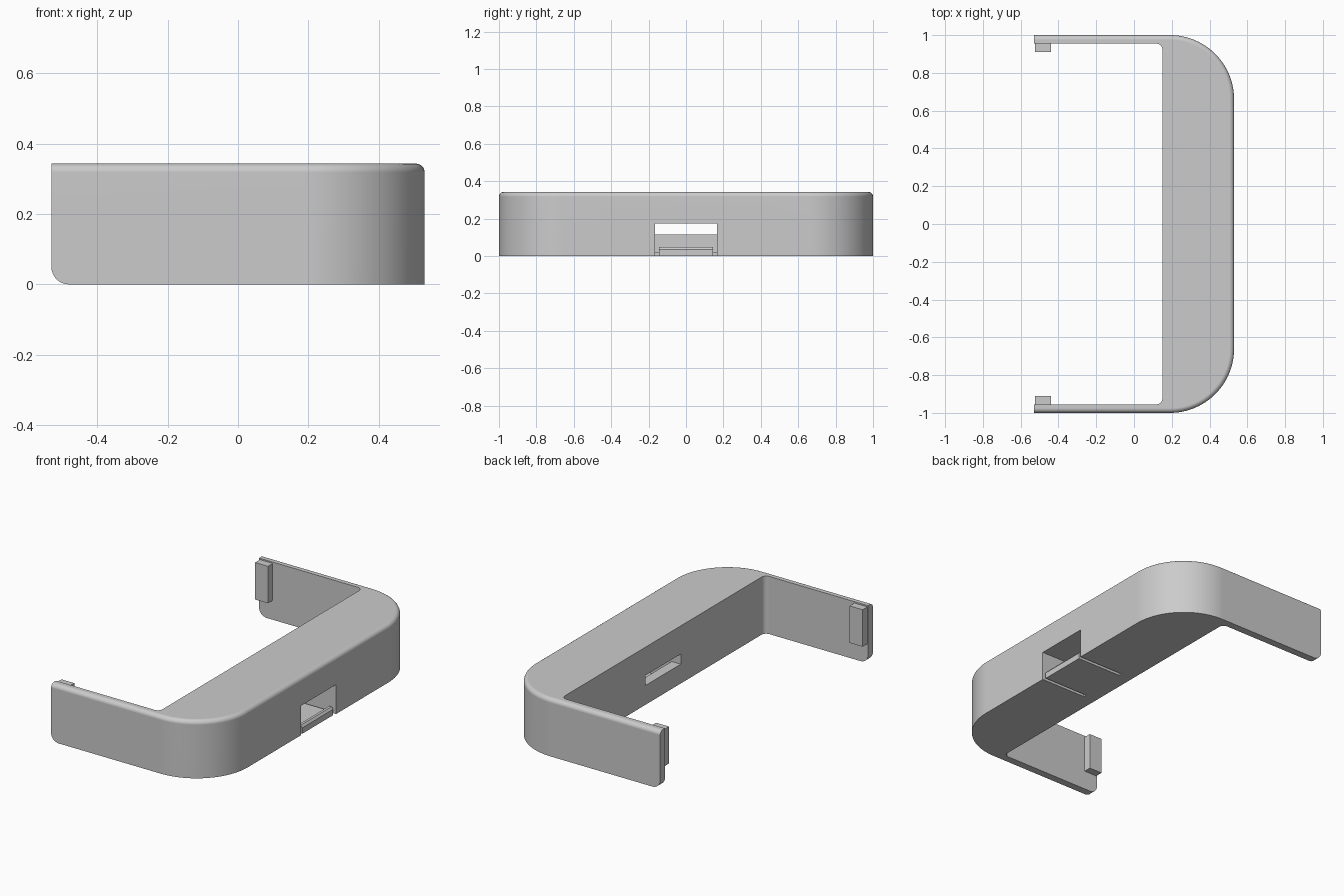
import bpy, bmesh
from math import sin, cos, radians

cube = bpy.data.objects.get("Cube")
if cube:
    bpy.data.objects.remove(cube, do_unlink=True)

HEIGHT, END, WALL = 0.343, -0.53, 0.955

grey = bpy.data.materials.new("light grey plastic")
grey.use_nodes = True
grey.diffuse_color = (0.6, 0.6, 0.6, 1)
grey.node_tree.nodes["Principled BSDF"].inputs["Base Color"].default_value = (0.6, 0.6, 0.6, 1)


def finish(bm, name):
    bmesh.ops.recalc_face_normals(bm, faces=bm.faces)
    mesh = bpy.data.meshes.new(name)
    bm.to_mesh(mesh)
    bm.free()
    mesh.materials.append(grey)
    obj = bpy.data.objects.new(name, mesh)
    bpy.context.collection.objects.link(obj)
    return obj


def prism(points, offset):
    """Extrude a closed loop of 3D points along an offset."""
    bm = bmesh.new()
    face = bm.faces.new([bm.verts.new(p) for p in points])
    ext = bmesh.ops.extrude_face_region(bm, geom=[face])["geom"]
    verts = [v for v in ext if isinstance(v, bmesh.types.BMVert)]
    bmesh.ops.translate(bm, verts=verts, vec=offset)
    return bm


def box(name, x, y, z):
    pts = [(x[0], y[0], z[0]), (x[1], y[0], z[0]), (x[1], y[1], z[0]), (x[0], y[1], z[0])]
    return finish(prism(pts, (0, 0, z[1] - z[0])), name)


def arc(cx, cy, r, start, end, steps):
    angles = [radians(start + (end - start) * i / steps) for i in range(steps + 1)]
    return [(cx + r * cos(a), cy + r * sin(a), 0) for a in angles]


# U-shaped bracket outline
outer = arc(0.19, -0.66, 0.34, -90, 0, 24) + arc(0.19, 0.66, 0.34, 0, 90, 24)
inner = arc(0.12, WALL - 0.03, 0.03, 90, 0, 6) + arc(0.12, 0.03 - WALL, 0.03, 0, -90, 6)
outline = ([(END, -1, 0)] + outer + [(END, 1, 0), (END, WALL, 0)] + inner + [(END, -WALL, 0)])
bm = prism(outline, (0, 0, HEIGHT))


# Rounded lower arm corners, then the rounded outer top rim
def at_end(e):
    return all(v.co.x < END + 0.01 for v in e.verts)


def on_rim(e):
    mid = (e.verts[0].co + e.verts[1].co) / 2
    top = all(v.co.z > HEIGHT - 0.001 for v in e.verts)
    return top and not at_end(e) and (abs(mid.y) > WALL + 0.005 or mid.x > 0.16)


low = [e for e in bm.edges if at_end(e) and all(v.co.z < 0.001 for v in e.verts)]
bmesh.ops.bevel(bm, geom=low, offset=0.05, segments=8, profile=0.5, affect='EDGES')
bmesh.ops.bevel(bm, geom=[e for e in bm.edges if on_rim(e)], offset=0.025,
                segments=6, profile=0.5, affect='EDGES')
bracket = finish(bm, "bracket")

# Latch pocket, tongue clearance and through slot
cutters = [
    box("pocket_cutter", (0.21, 0.6), (-0.165, 0.165), (0.02, 0.175)),
    box("clearance_cutter", (0.23, 0.6), (-0.165, 0.165), (-0.1, 0.1)),
    box("slot_cutter", (0.1, 0.3), (-0.165, 0.165), (0.115, 0.175)),
]
for cutter in cutters:
    cutter.hide_render = True
    mod = bracket.modifiers.new("cut", 'BOOLEAN')
    mod.operation, mod.solver, mod.object = 'DIFFERENCE', 'EXACT', cutter
graph = bpy.context.evaluated_depsgraph_get()
bracket.data = bpy.data.meshes.new_from_object(bracket.evaluated_get(graph))
bracket.modifiers.clear()
for cutter in cutters:
    bpy.data.objects.remove(cutter, do_unlink=True)

# Smooth curves with crisp flats
bpy.ops.object.select_all(action='DESELECT')
bracket.select_set(True)
bpy.context.view_layer.objects.active = bracket
bpy.ops.object.shade_smooth_by_angle(angle=radians(30))
weighted = bracket.modifiers.new("flat faces", 'WEIGHTED_NORMAL')
weighted.keep_sharp = True

# Spring tongue with a chamfered lip
profile = [(0.23, 0), (0.525, 0), (0.525, 0.035), (0.515, 0.048),
           (0.5, 0.048), (0.5, 0.02), (0.23, 0.02)]
finish(prism([(x, -0.145, z) for x, z in profile], (0, 0.29, 0)), "latch_tongue")

# Clip blocks inside the arm ends
for side, name in ((1, "back_clip"), (-1, "front_clip")):
    box(name, (-0.525, -0.44), sorted((side * 0.91, side * (WALL + 0.005))), (0.115, 0.335))
